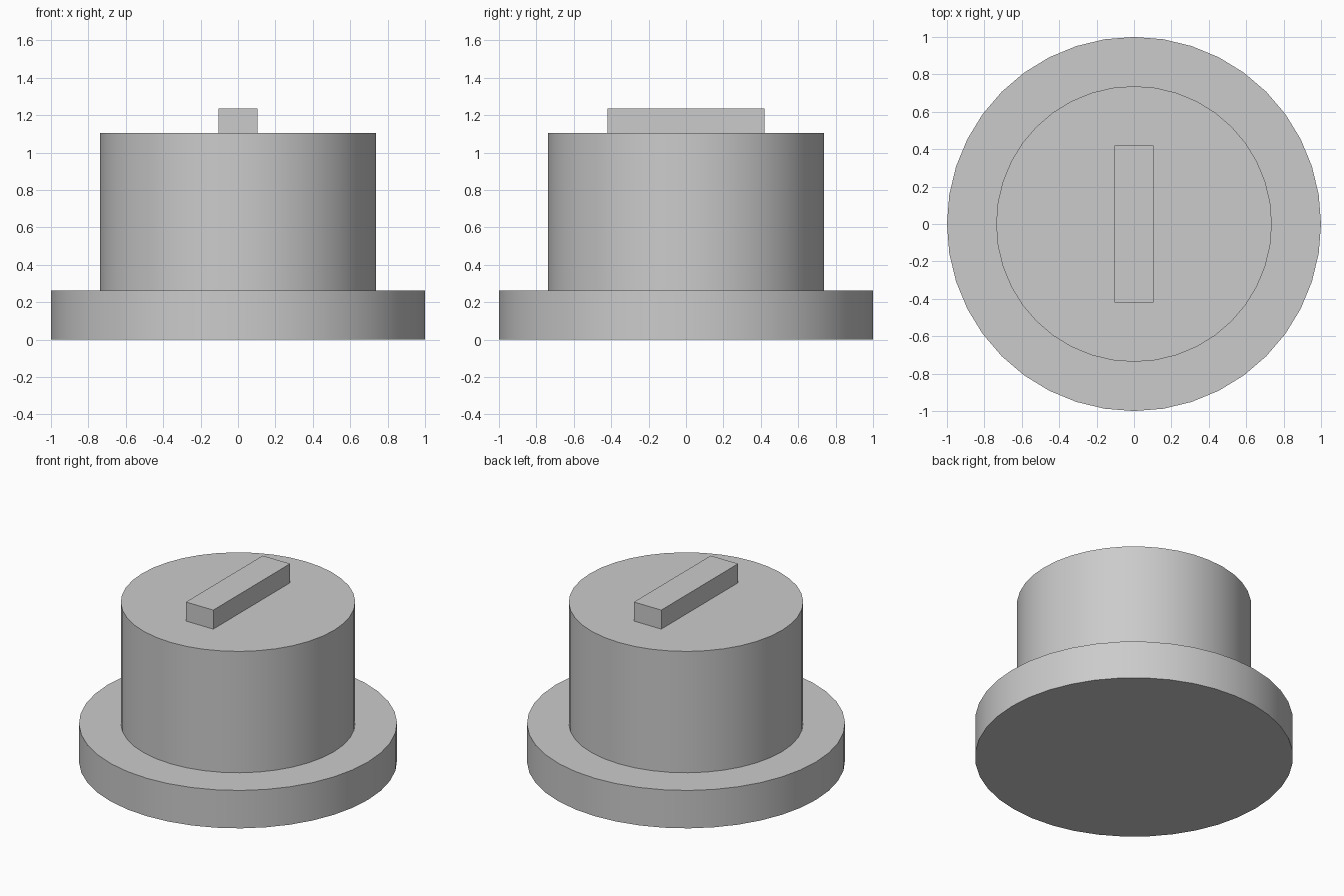
import bpy
import math

cube = bpy.data.objects.get("Cube")
if cube:
    bpy.data.objects.remove(cube, do_unlink=True)

# Single plain grey
grey = bpy.data.materials.new("plain grey")
grey.use_nodes = True
colour = (0.6, 0.6, 0.6, 1)
grey.diffuse_color = colour
grey.node_tree.nodes["Principled BSDF"].inputs["Base Color"].default_value = colour


def disc(name, radius, bottom, top):
    bpy.ops.mesh.primitive_cylinder_add(
        vertices=40, radius=radius, depth=top - bottom,
        location=(0, 0, (bottom + top) / 2))
    obj = bpy.context.object
    obj.name = name
    obj.data.materials.append(grey)
    bpy.ops.object.shade_smooth_by_angle(angle=math.radians(30))
    return obj


# Wide flange and the drum standing on it
disc("base_flange", 1.0, 0, 0.263)
disc("drum", 0.737, 0.263, 1.105)

# Raised bar across the top
bpy.ops.mesh.primitive_cube_add(size=1, location=(0, 0, 1.171))
bar = bpy.context.object
bar.name = "top_bar"
bar.scale = (0.21, 0.842, 0.132)
bpy.ops.object.transform_apply(location=False, rotation=False, scale=True)
bar.data.materials.append(grey)
